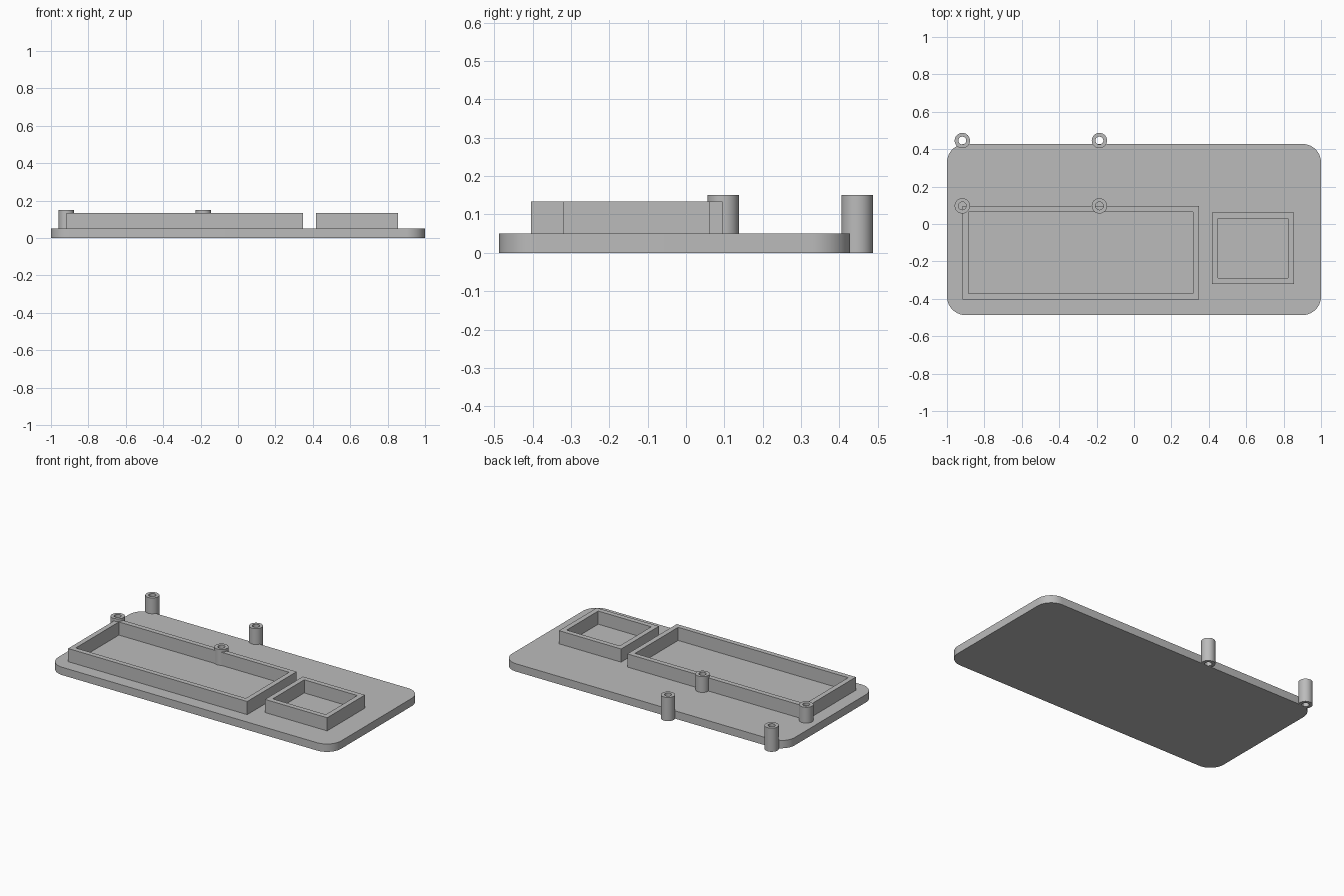
import bpy, bmesh
from math import sin, cos, pi, radians

cube = bpy.data.objects.get("Cube")
if cube:
    bpy.data.objects.remove(cube, do_unlink=True)

# Single plain grey material
GREY = (0.5, 0.5, 0.5, 1)
grey = bpy.data.materials.new("plain grey")
grey.use_nodes = True
grey.diffuse_color = GREY
grey.node_tree.nodes["Principled BSDF"].inputs["Base Color"].default_value = GREY


def arc(cx, cy, r, start, sweep, steps):
    return [(cx + r * cos(start + sweep * i / steps),
             cy + r * sin(start + sweep * i / steps)) for i in range(steps)]


def circle(cx, cy, r):
    return arc(cx, cy, r, 0, 2 * pi, 40)


def rectangle(x0, x1, y0, y1, inset=0):
    a, b, c, d = x0 + inset, x1 - inset, y0 + inset, y1 - inset
    return [(a, c), (b, c), (b, d), (a, d)]


def rounded_rectangle(x0, x1, y0, y1, r, steps=16):
    centres = rectangle(x0, x1, y0, y1, r)
    points = []
    for k, (cx, cy) in enumerate(centres):
        points += arc(cx, cy, r, pi + k * pi / 2, pi / 2, steps)
        end = pi + (k + 1) * pi / 2
        points.append((cx + r * cos(end), cy + r * sin(end)))
    return points


def extrude_outline(name, z0, z1, outer, inner=None):
    """Solid prism, or a hollow wall when an inner outline is given."""
    bm = bmesh.new()

    def ring(points, z):
        return [bm.verts.new((x, y, z)) for x, y in points]

    def bridge(a, b):
        for i in range(len(a)):
            j = (i + 1) % len(a)
            bm.faces.new((a[i], a[j], b[j], b[i]))

    low, high = ring(outer, z0), ring(outer, z1)
    bridge(low, high)
    if inner:
        in_low, in_high = ring(inner, z0), ring(inner, z1)
        bridge(high, in_high)
        bridge(in_high, in_low)
        bridge(in_low, low)
    else:
        bm.faces.new(high)
        bm.faces.new(low[::-1])
    bmesh.ops.recalc_face_normals(bm, faces=bm.faces)
    mesh = bpy.data.meshes.new(name)
    bm.to_mesh(mesh)
    bm.free()
    mesh.materials.append(grey)
    obj = bpy.data.objects.new(name, mesh)
    bpy.context.collection.objects.link(obj)
    bpy.ops.object.select_all(action='DESELECT')
    obj.select_set(True)
    bpy.context.view_layer.objects.active = obj
    bpy.ops.object.shade_smooth_by_angle(angle=radians(30))
    return obj


PLATE_TOP, WALL_TOP, POST_TOP = 0.05, 0.134, 0.151

# Base plate with rounded corners
extrude_outline("base_plate", 0, PLATE_TOP,
                rounded_rectangle(-1, 1, -0.487, 0.428, 0.1))

# Rectangular retaining walls
for name, box in (("large_frame", (-0.918, 0.348, -0.404, 0.095)),
                  ("small_frame", (0.416, 0.855, -0.321, 0.061))):
    extrude_outline(name, PLATE_TOP, WALL_TOP,
                    rectangle(*box), rectangle(*box, inset=0.032))

# Hollow screw posts: the rear pair reaches the ground beside the plate
for side, x in (("right", -0.918), ("middle", -0.185)):
    for row, y, bottom in (("front", 0.097, PLATE_TOP), ("rear", 0.446, 0)):
        extrude_outline(f"{row}_{side}_post", bottom, POST_TOP,
                        circle(x, y, 0.041), circle(x, y, 0.021))
